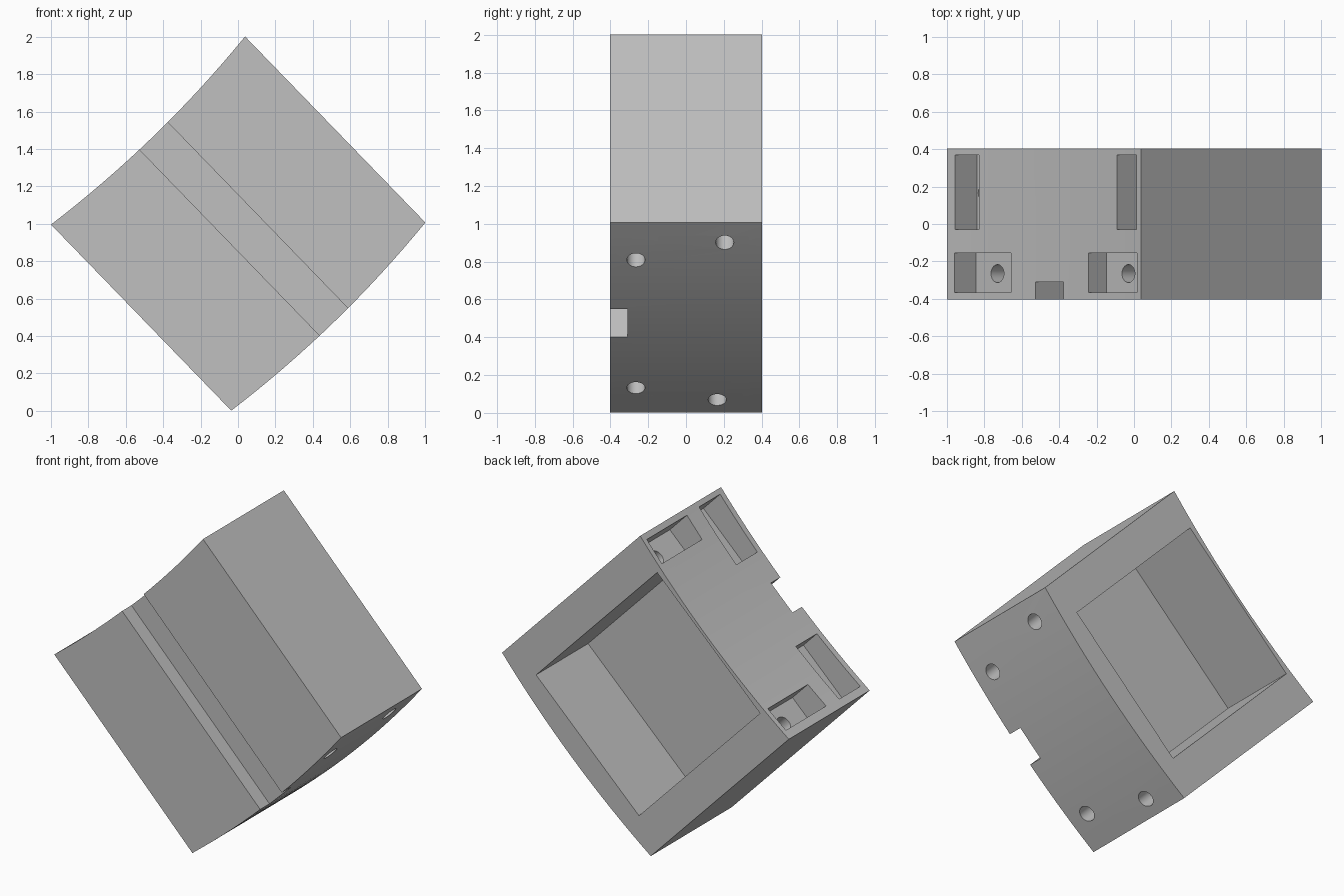
import bpy, bmesh, math
from mathutils import Matrix, Vector

if "Cube" in bpy.data.objects:
    bpy.data.objects.remove(bpy.data.objects["Cube"], do_unlink=True)

# Block frame: u along the curved faces, y through the thickness, v up the flat ends
HALF_Y, U0, U1 = 0.403, -0.025, 1.42
V_BOTTOM, V_TOP, SAG = 0.026, 1.411, 0.042
TILT = Matrix.Rotation(math.radians(-44.1), 4, 'Y')

grey = bpy.data.materials.new("plain_grey")
grey.use_nodes = True
grey.diffuse_color = (0.53, 0.53, 0.53, 1)
grey.node_tree.nodes["Principled BSDF"].inputs["Base Color"].default_value = grey.diffuse_color


def make_object(name, bm):
    bmesh.ops.recalc_face_normals(bm, faces=bm.faces)
    mesh = bpy.data.meshes.new(name)
    bm.to_mesh(mesh)
    bm.free()
    mesh.materials.append(grey)
    obj = bpy.data.objects.new(name, mesh)
    bpy.context.collection.objects.link(obj)
    return obj


def arc(v, steps=16):
    """Shallow arc sagging towards the bottom."""
    points = []
    for i in range(steps + 1):
        t = i / steps
        points.append((U0 + (U1 - U0) * t, v - SAG * (1 - (2 * t - 1) ** 2)))
    return points


def box(name, u, y, v):
    bm = bmesh.new()
    bmesh.ops.create_cube(bm, size=1)
    for vert in bm.verts:
        vert.co = Vector([(a + b) / 2 + c * (b - a)
                          for (a, b), c in zip((u, y, v), vert.co)])
    return make_object(name, bm)


def screw_hole(name, u, y):
    bm = bmesh.new()
    bmesh.ops.create_cone(bm, cap_ends=True, segments=32, radius1=0.048, radius2=0.048,
                          depth=1.46, matrix=Matrix.Translation((u, y, 0.53)))
    return make_object(name, bm)


# Main block with a hollow upper side and a bulging lower side
bm = bmesh.new()
outline = arc(V_BOTTOM) + arc(V_TOP)[::-1]
face = bm.faces.new([bm.verts.new((u, -HALF_Y, v)) for u, v in outline])
extruded = bmesh.ops.extrude_face_region(bm, geom=[face])["geom"]
bmesh.ops.translate(bm, vec=(0, 2 * HALF_Y, 0),
                    verts=[g for g in extruded if isinstance(g, bmesh.types.BMVert)])
block = make_object("curved_block", bm)

# Front groove and large back pocket
cutters = [
    box("front_groove", (0.594, 0.804), (-0.6, -0.31), (-0.3, 1.7)),
    box("back_pocket", (0.196, 1.196), (-0.115, 0.6), (0.136, 1.35)),
]
# Mounting recesses in the hollow side, mirrored about the middle
middle = 0.706
for side, label in ((-1, "lower"), (1, "upper")):
    def span(inner, outer):
        return sorted((middle + side * inner, middle + side * outer))
    cutters.append(box(label + "_wide_recess", span(0.29, 0.682), (-0.365, -0.155), (1.24, 1.7)))
    cutters.append(box(label + "_back_recess", span(0.515, 0.677), (-0.03, 0.37), (1.235, 1.7)))
# Screw holes from the recess floors to the bulging side
for name, u, y in (("lower_front_hole", 0.185, -0.265), ("upper_front_hole", 1.16, -0.265),
                   ("lower_back_hole", 0.085, 0.165), ("upper_back_hole", 1.283, 0.205)):
    cutters.append(screw_hole(name, u, y))

# Cut everything out, then keep only the finished block
for cutter in cutters:
    cutter.hide_render = True
    mod = block.modifiers.new(cutter.name, 'BOOLEAN')
    mod.operation = 'DIFFERENCE'
    mod.solver = 'EXACT'
    mod.object = cutter
bpy.context.view_layer.update()
depsgraph = bpy.context.evaluated_depsgraph_get()
finished = bpy.data.meshes.new_from_object(block.evaluated_get(depsgraph))
block.modifiers.clear()
block.data = finished
for cutter in cutters:
    bpy.data.objects.remove(cutter, do_unlink=True)

# Stand the block on its edge
finished.transform(TILT)
bpy.ops.object.select_all(action='DESELECT')
block.select_set(True)
bpy.context.view_layer.objects.active = block
bpy.ops.object.shade_smooth_by_angle(angle=math.radians(30))
